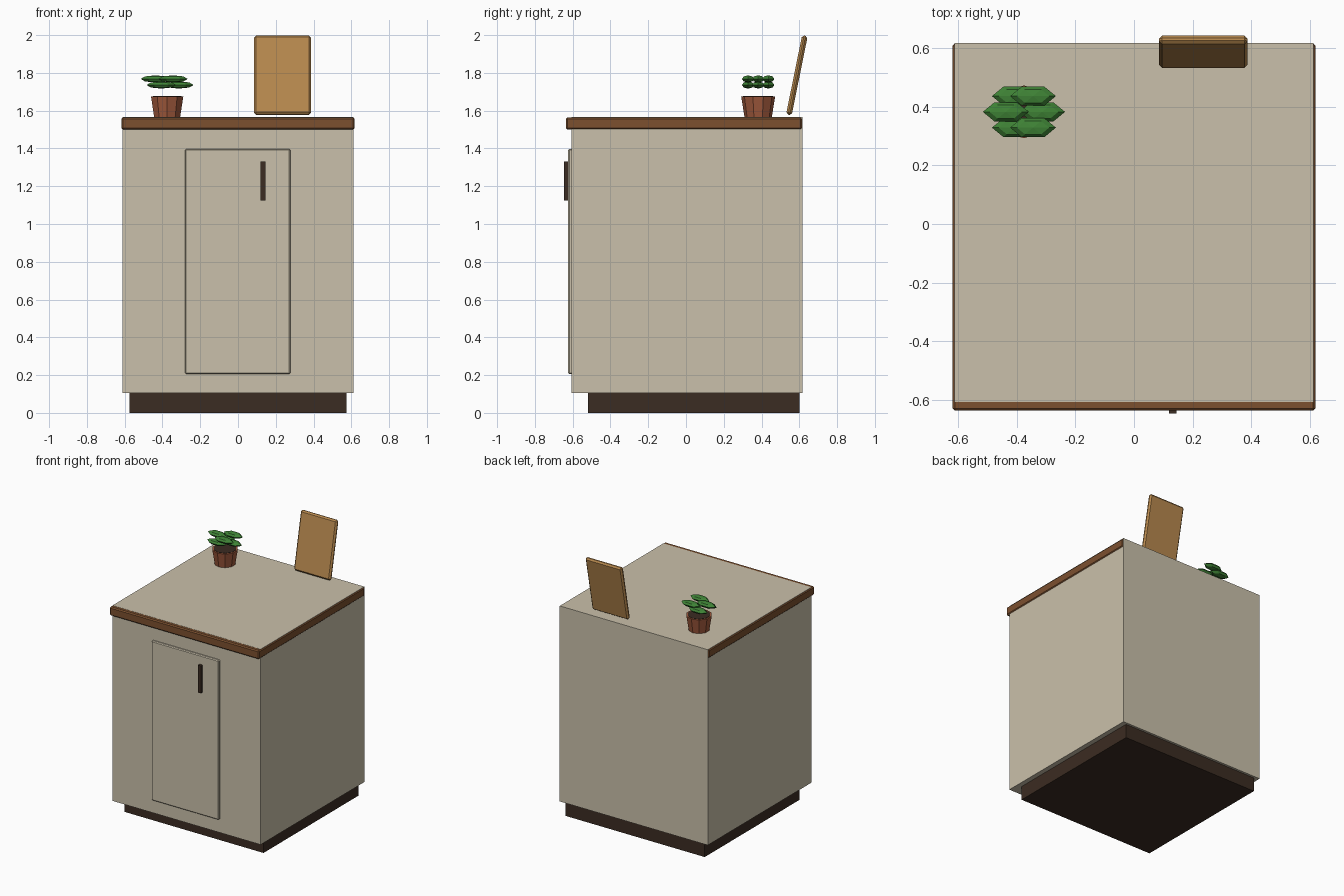
import bpy, math

if "Cube" in bpy.data.objects:
    bpy.data.objects.remove(bpy.data.objects["Cube"])


def mat(name, rgb):
    m = bpy.data.materials.new(name)
    m.diffuse_color = (*rgb, 1)
    m.use_nodes = True
    m.node_tree.nodes["Principled BSDF"].inputs["Base Color"].default_value = m.diffuse_color
    return m


CREAM = mat("cream", (0.59, 0.53, 0.405))
WALNUT = mat("walnut", (0.20, 0.08, 0.028))
DARK = mat("dark_brown", (0.044, 0.025, 0.016))
OAK = mat("oak", (0.48, 0.25, 0.077))
TERRACOTTA = mat("terracotta", (0.35, 0.10, 0.045))
LEAF = mat("leaf_green", (0.05, 0.23, 0.037))


def finish(name, material):
    ob = bpy.context.object
    ob.name = name
    ob.data.materials.append(material)
    return ob


def box(name, material, lo, hi, bevel=0.0, tilt=0.0):
    """Box between two corners, with an optional chamfer and tilt about x."""
    centre = [(a + b) / 2 for a, b in zip(lo, hi)]
    bpy.ops.mesh.primitive_cube_add(size=1, location=centre)
    ob = finish(name, material)
    ob.scale = [b - a for a, b in zip(lo, hi)]
    bpy.ops.object.transform_apply(location=False, rotation=False, scale=True)
    ob.rotation_euler.x = tilt
    if bevel:
        mod = ob.modifiers.new("chamfer", "BEVEL")
        mod.width = bevel
        mod.segments = 1
    return ob


# Cabinet
box("plinth", DARK, (-0.575, -0.52, 0), (0.575, 0.60, 0.105))
box("cabinet_body", CREAM, (-0.612, -0.607, 0.105), (0.612, 0.617, 1.566))
box("countertop", WALNUT, (-0.618, -0.636, 1.50), (0.618, 0.615, 1.565), 0.008)
box("door", CREAM, (-0.28, -0.624, 0.205), (0.277, -0.60, 1.397), 0.006)
box("door_handle", DARK, (0.12, -0.645, 1.125), (0.145, -0.62, 1.33))

# Cutting board leaning back
box("cutting_board", OAK, (0.085, 0.572, 1.574), (0.387, 0.602, 2.001), 0.011, -0.2)

# Plant pot with soil
PX, PY = -0.375, 0.382
bpy.ops.mesh.primitive_cone_add(vertices=10, radius1=0.072, radius2=0.09, depth=0.112,
                                location=(PX, PY, 1.62))
finish("plant_pot", TERRACOTTA)
bpy.ops.mesh.primitive_cylinder_add(vertices=10, radius=0.079, depth=0.02,
                                    location=(PX, PY, 1.668))
finish("soil", DARK)

# Six leaves in a ring, alternating between two heights
for i in range(6):
    a = i * math.pi / 3
    z = 1.768 if i % 2 else 1.736
    bpy.ops.mesh.primitive_uv_sphere_add(
        segments=6, ring_count=4, radius=1,
        location=(PX + 0.062 * math.cos(a), PY + 0.062 * math.sin(a), z),
        rotation=(0, 0, 0))
    leaf = finish(f"leaf_{i + 1}", LEAF)
    leaf.scale = (0.078, 0.037, 0.019)
    # Put the sphere's points on the x axis
    xs = max(v.co.x for v in leaf.data.vertices)
    if xs < 0.99:
        for v in leaf.data.vertices:
            v.co.x, v.co.y = v.co.y, -v.co.x
